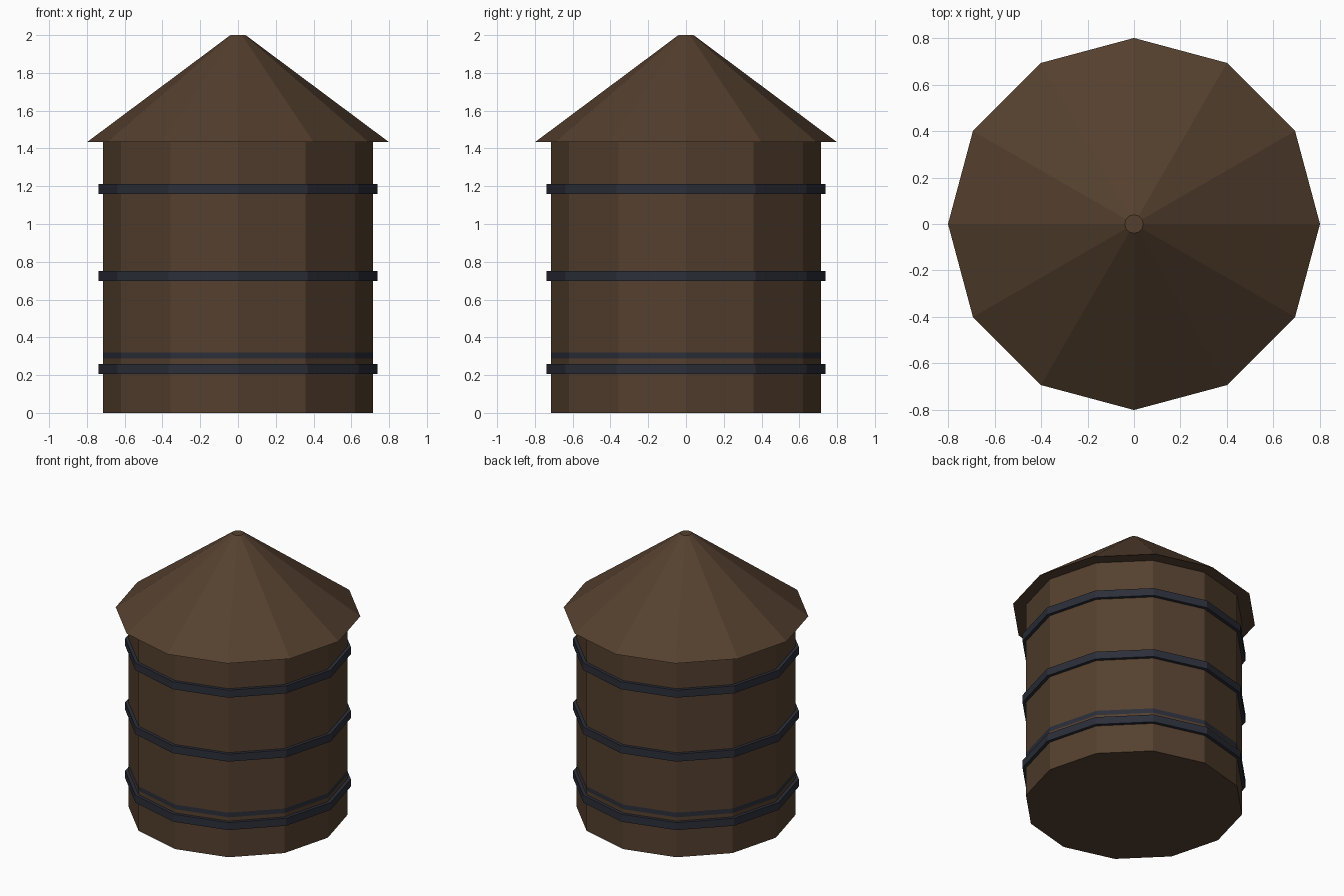
import bpy
import bmesh
from math import cos, sin, tau

SIDES = 12

if "Cube" in bpy.data.objects:
    bpy.data.objects.remove(bpy.data.objects["Cube"])


def material(name, rgb):
    mat = bpy.data.materials.new(name)
    mat.use_nodes = True
    mat.diffuse_color = (*rgb, 1)
    mat.node_tree.nodes["Principled BSDF"].inputs["Base Color"].default_value = (*rgb, 1)
    return mat


wood = material("brown wood", (0.09, 0.051, 0.028))
iron = material("dark iron", (0.025, 0.028, 0.041))


def lathe(name, profile, mats, closed=False):
    """Sweep (radius, z) points around z with flat sides; cap the ends or close the loop."""
    bm = bmesh.new()
    rings = [[bm.verts.new((r * cos(tau * i / SIDES), r * sin(tau * i / SIDES), z))
              for i in range(SIDES)] for r, z in profile]
    pairs = list(zip(rings, rings[1:]))
    if closed:
        pairs.append((rings[-1], rings[0]))
    else:
        bm.faces.new(rings[0])
        bm.faces.new(rings[-1])
    for low, high in pairs:
        for i in range(SIDES):
            j = (i + 1) % SIDES
            bm.faces.new((low[i], low[j], high[j], high[i]))
    bmesh.ops.recalc_face_normals(bm, faces=bm.faces)
    mesh = bpy.data.meshes.new(name)
    bm.to_mesh(mesh)
    bm.free()
    for mat in mats:
        mesh.materials.append(mat)
    obj = bpy.data.objects.new(name, mesh)
    bpy.context.collection.objects.link(obj)
    return obj


# Barrel wall, with a flush iron strip near the bottom
R = 0.715
strip_low, strip_high = 0.287, 0.32
wall = lathe("tank_wall", [(R, 0), (R, strip_low), (R, strip_high), (R, 1.435)], [wood, iron])
for face in wall.data.polygons:
    if strip_low < face.center.z < strip_high:
        face.material_index = 1

# Conical roof with a small flat tip
lathe("roof", [(0.8, 1.433), (0.04, 2.0)], [wood])

# Raised iron hoops
for label, z in (("lower", 0.233), ("middle", 0.725), ("upper", 1.185)):
    low, high = z - 0.027, z + 0.027
    lathe(label + "_hoop", [(0.705, low), (0.738, low), (0.738, high), (0.705, high)],
          [iron], closed=True)
